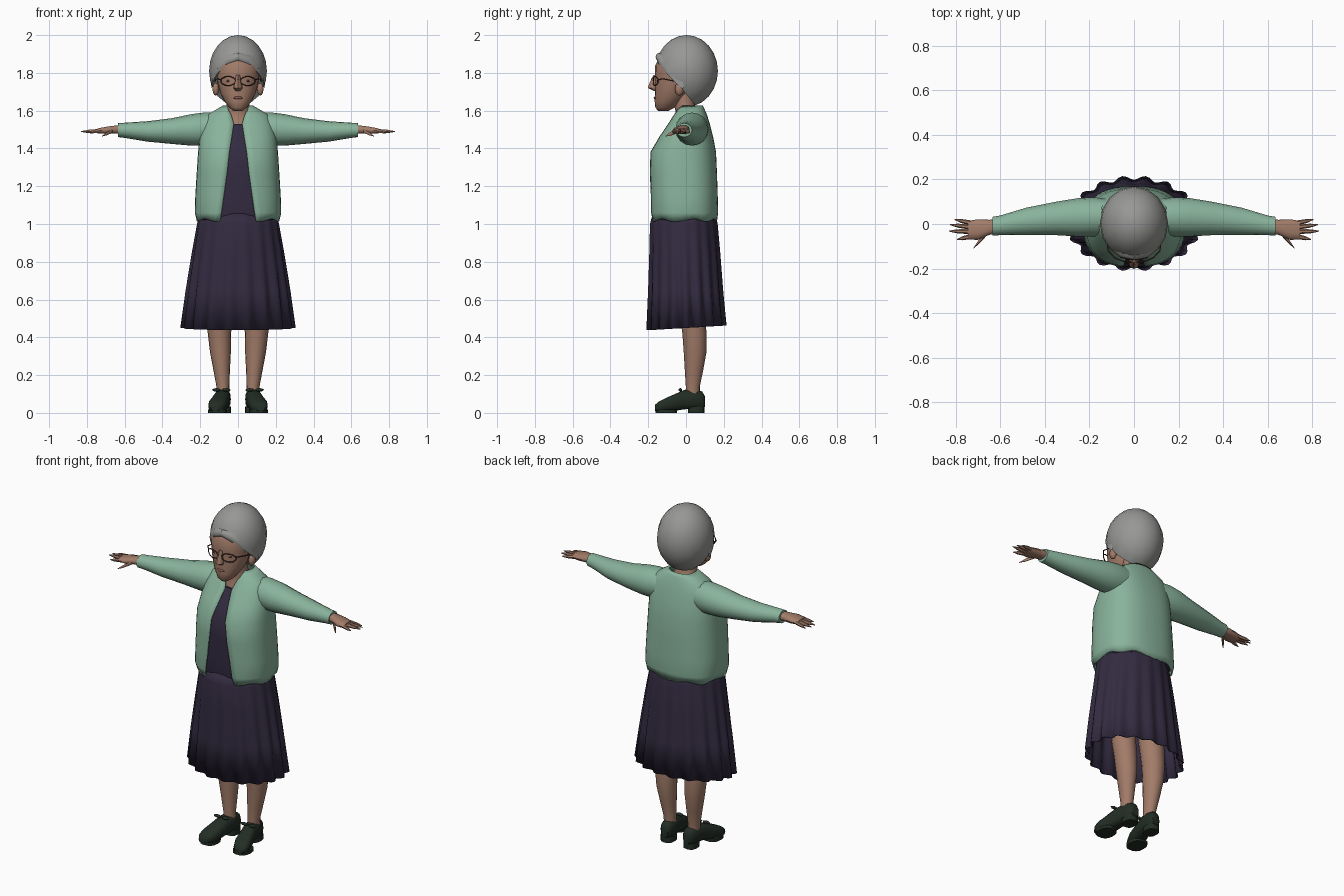
import bpy, bmesh
from math import sin, cos, pi, acos, radians
from mathutils import Vector, Matrix

if "Cube" in bpy.data.objects:
    bpy.data.objects.remove(bpy.data.objects["Cube"])


def material(name, rgb):
    m = bpy.data.materials.new(name)
    m.use_nodes = True
    m.diffuse_color = (*rgb, 1)
    m.node_tree.nodes["Principled BSDF"].inputs["Base Color"].default_value = (*rgb, 1)
    return m


SKIN = material("skin", (0.36, 0.2, 0.14))
HAIR = material("grey hair", (0.31, 0.31, 0.3))
KNIT = material("green knit", (0.25, 0.45, 0.33))
CLOTH = material("dark purple cloth", (0.033, 0.024, 0.052))
LEATHER = material("dark green leather", (0.016, 0.026, 0.018))
FRAME = material("brown frame", (0.07, 0.035, 0.025))
LIP = material("lip", (0.25, 0.1, 0.08))


def finish(bm, name, mat, angle=50, thickness=0):
    bmesh.ops.recalc_face_normals(bm, faces=bm.faces)
    me = bpy.data.meshes.new(name)
    bm.to_mesh(me)
    bm.free()
    me.shade_smooth()
    me.set_sharp_from_angle(angle=radians(angle))
    me.materials.append(mat)
    ob = bpy.data.objects.new(name, me)
    bpy.context.collection.objects.link(ob)
    if thickness:
        mod = ob.modifiers.new("thickness", "SOLIDIFY")
        mod.thickness = thickness
        mod.offset = 0
    return ob


def loft(name, rings, mat, closed=True, caps=True, **kw):
    """Skin a list of point rings."""
    bm = bmesh.new()
    rows = [[bm.verts.new(p) for p in r] for r in rings]
    n = len(rows[0])
    for a, b in zip(rows, rows[1:]):
        for i in range(n if closed else n - 1):
            j = (i + 1) % n
            bm.faces.new((a[i], a[j], b[j], b[i]))
    if caps:
        bm.faces.new(rows[0])
        bm.faces.new(rows[-1])
    return finish(bm, name, mat, **kw)


def power(v, p):
    return abs(v) ** p * (1 if v >= 0 else -1)


def oval(c, ra, rb, axis="z", n=16, p=1.0):
    """Rounded ring around a centre, square to the given axis."""
    pts = []
    for i in range(n):
        t = 2 * pi * i / n
        a, b = ra * power(cos(t), p), rb * power(sin(t), p)
        off = {"x": (0, a, b), "y": (a, 0, b), "z": (a, b, 0)}[axis]
        pts.append(Vector(c) + Vector(off))
    return pts


def ball(name, c, r, mat, seg=10):
    bm = bmesh.new()
    bmesh.ops.create_uvsphere(bm, u_segments=seg, v_segments=seg // 2 + 1, radius=1)
    bmesh.ops.transform(bm, verts=bm.verts, matrix=Matrix.Translation(c) @ Matrix.Diagonal((*r, 1)))
    return finish(bm, name, mat)


def wire(name, pts, r, mat, cyclic=False):
    cu = bpy.data.curves.new(name, "CURVE")
    cu.dimensions = "3D"
    cu.bevel_depth = r
    cu.bevel_resolution = 1
    sp = cu.splines.new("POLY")
    sp.points.add(len(pts) - 1)
    for q, p in zip(sp.points, pts):
        q.co = (*p, 1)
    sp.use_cyclic_u = cyclic
    cu.materials.append(mat)
    ob = bpy.data.objects.new(name, cu)
    bpy.context.collection.objects.link(ob)


# Torso profile: height, half width, front y, back y, half width of the opening
TORSO = [(1.02, .215, -.18, .16, .095), (1.06, .225, -.188, .166, .088),
         (1.15, .222, -.187, .164, .075), (1.27, .215, -.19, .16, .058),
         (1.38, .208, -.186, .155, .046), (1.46, .2, -.138, .14, .033),
         (1.53, .185, -.09, .122, .022), (1.575, .16, -.062, .108, .035),
         (1.605, .11, -.045, .095, .052), (1.625, .075, -.03, .085, .055)]
P = .8

# Cardigan body, open down the front
rings = []
N = 40
for k, (z, rx, f, b, w) in enumerate(TORSO):
    cy, ry = (f + b) / 2, (b - f) / 2
    start = -acos((w / rx) ** (1 / P))
    span = 2 * (pi / 2 - start)
    ring = []
    for i in range(N + 1):
        t = start + span * i / N
        wave = .008 * sin(7 * t) if k == 0 else 0
        ring.append((rx * power(cos(t), P), cy + ry * power(sin(t), P), z + wave))
    rings.append(ring)
loft("cardigan", rings, KNIT, closed=False, caps=False, thickness=.008)

# Dress bodice under the cardigan
loft("dress_bodice", [oval((0, (f + b) / 2, z), rx - .012, (b - f) / 2 - .011, n=32, p=P)
                      for z, rx, f, b, w in TORSO[:7]], CLOTH)

# Pleated skirt
PLEATS = 18
rings = []
for z, rx, f, b, amp in [(1.06, .2, -.172, .15, .0), (1.0, .212, -.188, .165, .01),
                         (.85, .236, -.19, .177, .022), (.65, .265, -.194, .19, .035),
                         (.45, .288, -.2, .205, .05)]:
    ring = []
    for i in range(PLEATS * 6):
        t = 2 * pi * i / (PLEATS * 6)
        s = 1 + amp * cos(PLEATS * t)
        hem = .012 * sin(t) if z < .5 else 0
        ring.append((rx * s * cos(t), (f + b) / 2 + (b - f) / 2 * s * sin(t), z + hem))
    rings.append(ring)
loft("skirt", rings, CLOTH, caps=False, thickness=.006)

# Neck and head
loft("neck", [oval((0, y, z), rx, ry) for z, y, rx, ry in
              [(1.5, .005, .1, .085), (1.56, .01, .085, .068), (1.6, 0, .066, .056),
               (1.64, -.01, .058, .055), (1.72, -.02, .058, .055)]], SKIN)
loft("head", [oval((0, y, z), rx, ry, n=20) for z, y, rx, ry in
              [(1.598, -.12, .022, .026), (1.615, -.112, .046, .05), (1.65, -.092, .072, .074),
               (1.69, -.076, .092, .089), (1.74, -.066, .106, .099), (1.79, -.058, .113, .106),
               (1.84, -.05, .119, .113), (1.89, -.03, .11, .106), (1.94, 0, .07, .07)]], SKIN)
loft("nose", [oval((0, y, z), rx, ry, n=8) for z, y, rx, ry in
              [(1.705, -.16, .014, .012), (1.72, -.172, .024, .03), (1.735, -.17, .02, .028),
               (1.79, -.16, .01, .012)]], SKIN)
ball("lips", (0, -.161, 1.668), (.026, .01, .008), LIP)

# Hair: a rounded mass sliced obliquely to reveal the face
bm = bmesh.new()
bmesh.ops.create_uvsphere(bm, u_segments=16, v_segments=12, radius=1)
bmesh.ops.transform(bm, verts=bm.verts,
                    matrix=Matrix.Translation((0, .003, 1.81)) @ Matrix.Diagonal((.153, .166, .19, 1)))
cut = bmesh.ops.bisect_plane(bm, geom=bm.verts[:] + bm.edges[:] + bm.faces[:],
                             plane_co=(0, -.155, 1.875), plane_no=(0, -.21, -.175), clear_outer=True)
bmesh.ops.holes_fill(bm, edges=[e for e in bm.edges if e.is_boundary])
finish(bm, "hair", HAIR)

# Brow wave swept to either side, ears, eyes, glasses
for s, side in ((1, "left"), (-1, "right")):
    loft(side + "_hair_wave", [oval((s * x, y, z), r, r * 1.3, "x", 8) for x, y, z, r in
                               [(.0, -.145, 1.885, .016), (.06, -.128, 1.865, .022),
                                (.11, -.085, 1.82, .026), (.137, -.045, 1.77, .02),
                                (.142, -.02, 1.73, .01)]], HAIR)
    ball(side + "_ear", (s * .118, -.035, 1.715), (.018, .024, .036), SKIN)
    ball(side + "_eye", (s * .045, -.147, 1.757), (.019, .008, .007), FRAME)
    rim = [(s * (.052 + .04 * cos(t)), -.172 + .025 * (.5 + .5 * cos(t)) ** 2,
            1.757 + .024 * sin(t)) for t in (2 * pi * i / 14 for i in range(14))]
    wire(side + "_lens_rim", rim, .003, FRAME, True)
    wire(side + "_glasses_arm", [(s * .09, -.148, 1.765), (s * .116, -.12, 1.768),
                                 (s * .125, -.03, 1.75)], .003, FRAME)
wire("glasses_bridge", [(-.013, -.172, 1.76), (0, -.182, 1.768), (.013, -.172, 1.76)], .003, FRAME)

# Arms, hands, legs and shoes, once per side
for s, side in ((1, "left"), (-1, "right")):
    loft(side + "_sleeve", [oval((s * x, y, z), ry, rz, "x") for x, y, z, ry, rz in
                            [(.1, .03, 1.505, .08, .085), (.18, .032, 1.502, .088, .088),
                             (.25, .03, 1.498, .086, .083), (.35, .025, 1.492, .075, .068),
                             (.48, .012, 1.49, .062, .054), (.6, -.006, 1.496, .044, .04),
                             (.635, -.01, 1.497, .042, .037)]], KNIT)
    loft(side + "_palm", [oval((s * x, y, z), ry, rz, "x", 10, .8) for x, y, z, ry, rz in
                          [(.6, -.01, 1.5, .03, .026), (.65, -.015, 1.5, .034, .022),
                           (.7, -.025, 1.496, .046, .019), (.745, -.028, 1.493, .042, .013)]], SKIN)
    # Fingers fan out from the palm: base x and y, tip x and y, tip height
    for i, (x0, y0, x1, y1, z1) in enumerate([(.73, .004, .805, .02, 1.484), (.735, -.014, .825, -.003, 1.488),
                                              (.735, -.034, .83, -.032, 1.49), (.73, -.055, .795, -.07, 1.485),
                                              (.665, -.045, .72, -.108, 1.465)]):
        a, b = Vector((s * x0, y0, 1.493)), Vector((s * x1, y1, z1))
        loft(f"{side}_finger_{i + 1}", [oval(a.lerp(b, u), r, r, "x", 6)
                                        for u, r in ((0, .012), (.6, .009), (1, .002))], SKIN)
    loft(side + "_leg", [oval((s * x, y, z), rx, ry) for z, x, y, rx, ry in
                         [(.06, .078, .035, .034, .038), (.14, .08, .036, .034, .037),
                          (.22, .086, .042, .043, .048), (.32, .093, .048, .055, .06),
                          (.42, .098, .045, .062, .064), (.5, .1, .035, .066, .066),
                          (.8, .1, 0, .08, .08)]], SKIN)
    # Shoe stations from heel to toe: y, x, half width, bottom, top
    shoe = [(.1, .073, .022, .03, .09), (.085, .074, .034, .02, .115), (.04, .078, .04, .02, .125),
            (-.01, .085, .042, .018, .122), (-.06, .096, .046, .01, .1), (-.11, .107, .05, .006, .078),
            (-.145, .115, .042, .006, .06), (-.165, .12, .024, .01, .042)]
    loft(side + "_shoe", [oval((s * x, y, (lo + hi) / 2), w, (hi - lo) / 2, "y", 14, .75)
                          for y, x, w, lo, hi in shoe], LEATHER)
    loft(side + "_shoe_heel", [oval((s * .075, .055, z), .038, .044, n=12, p=.7)
                               for z in (0, .035)], LEATHER)
    loft(side + "_shoe_sole", [oval((s * .108, -.105, z), .05, .058, n=14, p=.8)
                               for z in (0, .018)], LEATHER)
    for k in (-1, 1):
        ball(side + "_lace_loop", (s * .088 + k * .026, -.03, .122), (.024, .01, .009), LEATHER)
